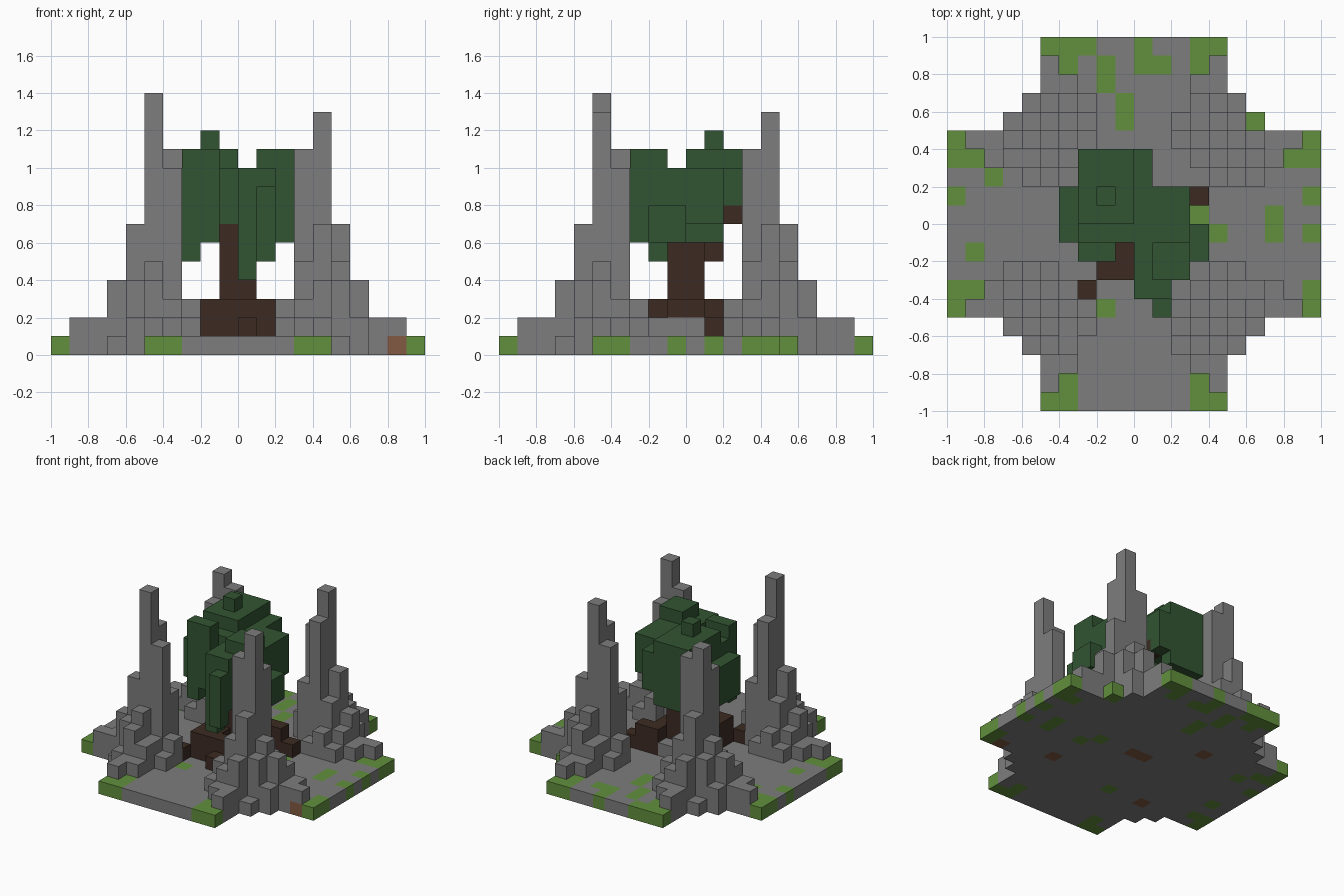
import bpy, bmesh
from mathutils import Vector
from math import radians

if "Cube" in bpy.data.objects:
    bpy.data.objects.remove(bpy.data.objects["Cube"], do_unlink=True)

UNIT = 0.1


def material(name, rgb):
    mat = bpy.data.materials.new(name)
    mat.use_nodes = True
    mat.diffuse_color = (*rgb, 1)
    mat.node_tree.nodes["Principled BSDF"].inputs["Base Color"].default_value = (*rgb, 1)
    return mat


STONE = material("stone_grey", (0.205, 0.205, 0.205))
MOSS = material("moss_green", (0.122, 0.279, 0.048))
DIRT = material("dirt_brown", (0.223, 0.102, 0.054))
LEAF = material("leaf_dark_green", (0.032, 0.089, 0.032))
BARK = material("bark_dark_brown", (0.045, 0.024, 0.016))

parts = {}    # part name -> {cell: material}
filled = {}   # cell -> part that owns it


def put(part, cell, mat):
    """Fill one cell; a later part replaces an earlier one."""
    if cell in filled:
        del parts[filled[cell]][cell]
    filled[cell] = part
    parts.setdefault(part, {})[cell] = mat


def block(part, mat, xs, ys, zs):
    for i in range(*xs):
        for j in range(*ys):
            for k in range(*zs):
                put(part, (i, j, k), mat)


# Floor slab: a broad cross with stepped inner corners
for wide, deep in ((5, 10), (6, 7), (7, 6), (10, 5)):
    block("floor_slab", STONE, (-wide, wide), (-deep, deep), (0, 1))

# Moss tiles in the floor: row -> columns
MOSS_TILES = {
    9: (-5, -4, -3, 0, 3, 4),
    8: (-4, -2, 0, 1, 3),
    7: (-2,),
    6: (-1,),
    5: (-1, 6),
    4: (-10, 9),
    3: (-10, -9, 8, 9),
    2: (-8,),
    1: (-10, 9),
    0: (3, 7),
    -1: (4, 7, 9),
    -2: (-9,),
    -4: (-10, -9, 9),
    -5: (-10, -2, 9),
    -9: (-4, 3),
    -10: (-5, -4, 3, 4),
}
for row, columns in MOSS_TILES.items():
    for column in columns:
        put("floor_slab", (column, row, 0), MOSS)

# Bare dirt tiles
for column, row in ((8, -5), (-1, 0), (0, 0), (-4, 3), (4, -4), (-5, -5)):
    put("floor_slab", (column, row, 0), DIRT)

# Low mound under the tree
block("mound", STONE, (-2, 2), (-2, 2), (1, 2))

# Rock spires: column heights from the inner corner outwards, turned for each corner
PEAK = 12
SPIRE = [
    (0, 0, 2, 3, 2),
    (0, 6, 11, 5, 3, 2),
    (3, 10, PEAK, 7, 4, 2, 2),
    (2, 3, 5, 4, 1),
    (0, 3, 4, 2),
    (0, 2, 2),
    (0, 0, 2),
]
for turn, extra in enumerate((1, 0, 2, 1)):
    for b, heights in enumerate(SPIRE, start=2):
        for a, height in enumerate(heights, start=2):
            i, j = a, b
            for _ in range(turn):
                i, j = -j - 1, i
            top = height + extra if height == PEAK else height
            block(f"rock_spire_{turn + 1}", STONE, (i, i + 1), (j, j + 1), (1, top))

# Leaf canopy, with hanging clumps
CANOPY = [
    ((-3, 0), (2, 3), (7, 11)),
    ((-3, 0), (3, 4), (6, 11)),
    ((0, 1), (2, 4), (7, 10)),
    ((-4, -3), (-1, 2), (6, 9)),
    ((-3, 0), (0, 2), (6, 11)),
    ((-3, 0), (-1, 0), (6, 10)),
    ((-2, -1), (1, 2), (11, 12)),
    ((-3, -1), (-2, -1), (6, 11)),
    ((-3, -2), (-2, -1), (5, 6)),
    ((0, 2), (-1, 2), (6, 10)),
    ((0, 1), (-3, -1), (6, 10)),
    ((1, 3), (-3, -1), (6, 11)),
    ((2, 3), (-1, 2), (7, 10)),
    ((3, 4), (-2, 0), (6, 8)),
    ((0, 1), (-4, -3), (4, 10)),
    ((1, 2), (-4, -3), (6, 10)),
    ((1, 2), (-5, -4), (5, 9)),
]
for xs, ys, zs in CANOPY:
    block("leaf_canopy", LEAF, xs, ys, zs)

# Trunk, roots and branch ends
WOOD = [
    ((-1, 1), (-1, 1), (1, 7)),
    ((-1, 0), (1, 2), (5, 6)),
    ((-2, 2), (-1, 1), (2, 3)),
    ((-2, 0), (-3, -1), (1, 3)),
    ((-3, -2), (-4, -3), (1, 2)),
    ((0, 2), (-3, -2), (1, 3)),
    ((0, 1), (-4, -3), (1, 2)),
    ((1, 3), (1, 2), (1, 3)),
    ((3, 4), (1, 2), (1, 2)),
    ((2, 3), (-2, -1), (6, 7)),
    ((0, 1), (2, 3), (7, 8)),
]
for xs, ys, zs in WOOD:
    block("trunk_and_roots", BARK, xs, ys, zs)


def build(name, cells):
    """Make one mesh from the open sides of a part's cells."""
    mats = list(dict.fromkeys(cells.values()))
    bm = bmesh.new()
    for cell, mat in cells.items():
        centre = Vector(cell) + Vector((0.5, 0.5, 0.5))
        for axis in range(3):
            for sign in (-1, 1):
                normal = Vector((0, 0, 0))
                normal[axis] = sign
                if tuple(int(c + n) for c, n in zip(cell, normal)) in filled:
                    continue
                u = Vector((0, 0, 0))
                u[(axis + 1) % 3] = 0.5
                v = normal.cross(u)
                mid = centre + normal * 0.5
                corners = (mid - u - v, mid + u - v, mid + u + v, mid - u + v)
                face = bm.faces.new([bm.verts.new(c * UNIT) for c in corners])
                face.material_index = mats.index(mat)
    bmesh.ops.remove_doubles(bm, verts=bm.verts, dist=0.001)
    bmesh.ops.dissolve_limit(bm, angle_limit=radians(1), verts=bm.verts,
                             edges=bm.edges, delimit={"MATERIAL"})
    mesh = bpy.data.meshes.new(name)
    bm.to_mesh(mesh)
    bm.free()
    for mat in mats:
        mesh.materials.append(mat)
    bpy.context.collection.objects.link(bpy.data.objects.new(name, mesh))


for part_name, part_cells in parts.items():
    build(part_name, part_cells)
